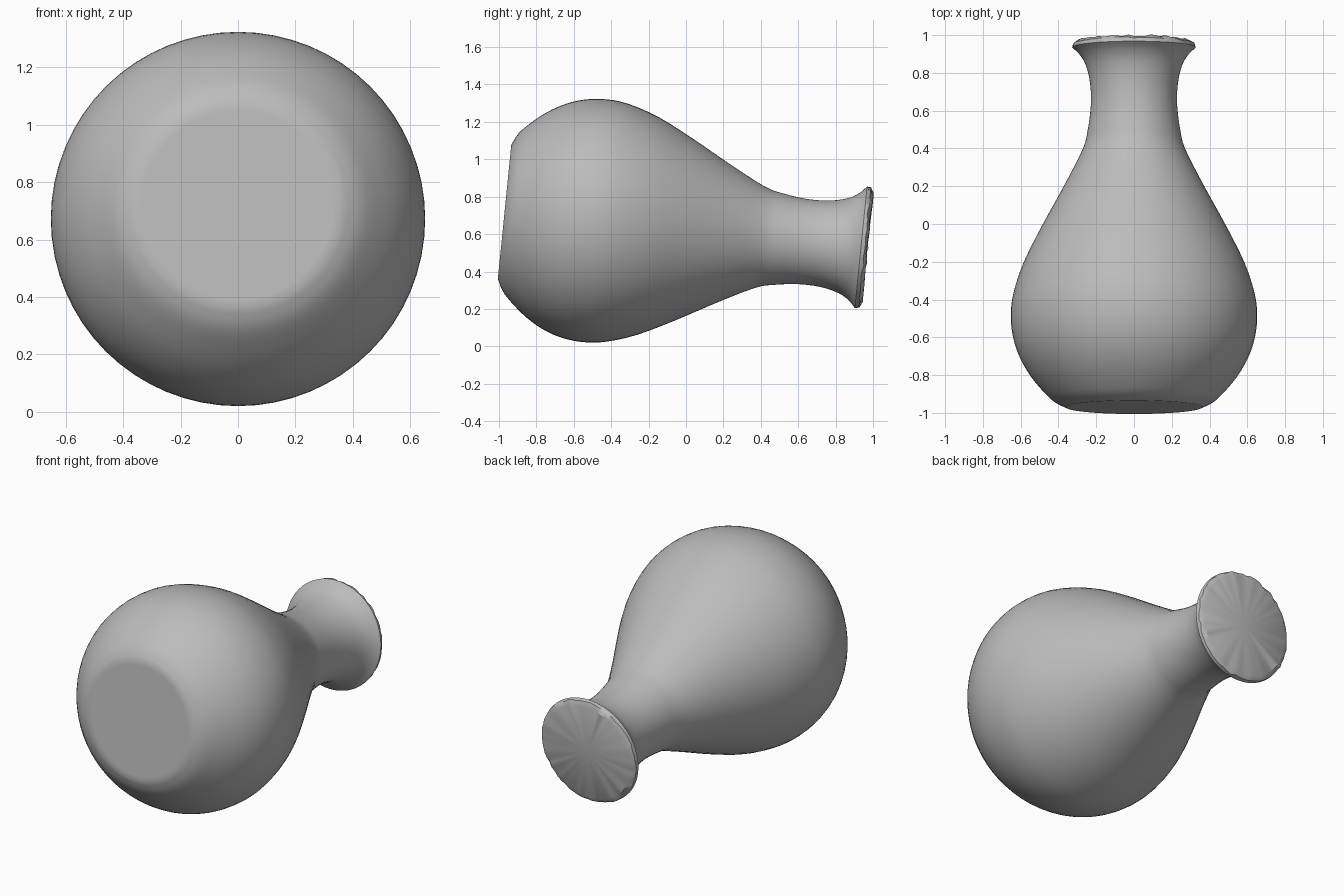
import bpy, bmesh, math, random
from mathutils import Vector

if "Cube" in bpy.data.objects:
    bpy.data.objects.remove(bpy.data.objects["Cube"])

random.seed(4)
SEG = 64
TILT = 0.1                                   # the lying vase dips toward its mouth
ORIGIN = Vector((0, -0.97, 0.72))            # centre of the base
AXIS = Vector((0, math.cos(TILT), -math.sin(TILT)))
UP = Vector((0, math.sin(TILT), math.cos(TILT)))
SIDE = Vector((1, 0, 0))

# Wall profile: distance along the axis, radius
wall = [(0.0, 0.36), (0.03, 0.42), (0.08, 0.475), (0.17, 0.55), (0.27, 0.607),
        (0.37, 0.64), (0.48, 0.652), (0.60, 0.64), (0.77, 0.585), (0.97, 0.485),
        (1.17, 0.375), (1.37, 0.273), (1.47, 0.246), (1.60, 0.229), (1.72, 0.232),
        (1.82, 0.255), (1.88, 0.29), (1.915, 0.327)]


def smooth_profile(pts, steps):
    """Catmull-Rom curve through the profile points."""
    p = [Vector(q) for q in pts]
    p = [2 * p[0] - p[1]] + p + [2 * p[-1] - p[-2]]
    out = []
    for a, b, c, d in zip(p, p[1:], p[2:], p[3:]):
        for i in range(steps):
            t = i / steps
            out.append(0.5 * (2 * b + (c - a) * t + (2 * a - 5 * b + 4 * c - d) * t * t
                              + (3 * b - a - 3 * c + d) * t ** 3))
    return out + [p[-2]]


bm = bmesh.new()


def ring(s, r, rough=0.0):
    verts = []
    for i in range(SEG):
        a = 2 * math.pi * i / SEG
        rr = r + random.uniform(-rough, rough)
        ss = s + random.uniform(-rough, rough)
        verts.append(bm.verts.new(ORIGIN + AXIS * ss
                                  + (SIDE * math.cos(a) + UP * math.sin(a)) * rr))
    return verts


# Base edge, wall, then a slightly chipped rim
rings = [ring(0, 0.33)] + [ring(s, r) for s, r in smooth_profile(wall, 3)]
rings += [ring(1.935, 0.322, 0.005), ring(1.95, 0.295, 0.005)]
for lo, hi in zip(rings, rings[1:]):
    for i in range(SEG):
        j = (i + 1) % SEG
        bm.faces.new((lo[i], lo[j], hi[j], hi[i]))

# Flat base and closed mouth
bm.faces.new(rings[0])
centre = bm.verts.new(ORIGIN + AXIS * 1.948)
for i in range(SEG):
    bm.faces.new((rings[-1][i], rings[-1][(i + 1) % SEG], centre))
bmesh.ops.recalc_face_normals(bm, faces=bm.faces)

mesh = bpy.data.meshes.new("vase")
bm.to_mesh(mesh)
bm.free()
vase = bpy.data.objects.new("vase", mesh)
bpy.context.collection.objects.link(vase)

grey = bpy.data.materials.new("plain grey")
grey.diffuse_color = (0.5, 0.5, 0.5, 1)
grey.use_nodes = True
grey.node_tree.nodes["Principled BSDF"].inputs["Base Color"].default_value = grey.diffuse_color
mesh.materials.append(grey)

bpy.context.view_layer.objects.active = vase
vase.select_set(True)
bpy.ops.object.shade_smooth_by_angle(angle=math.radians(35))
